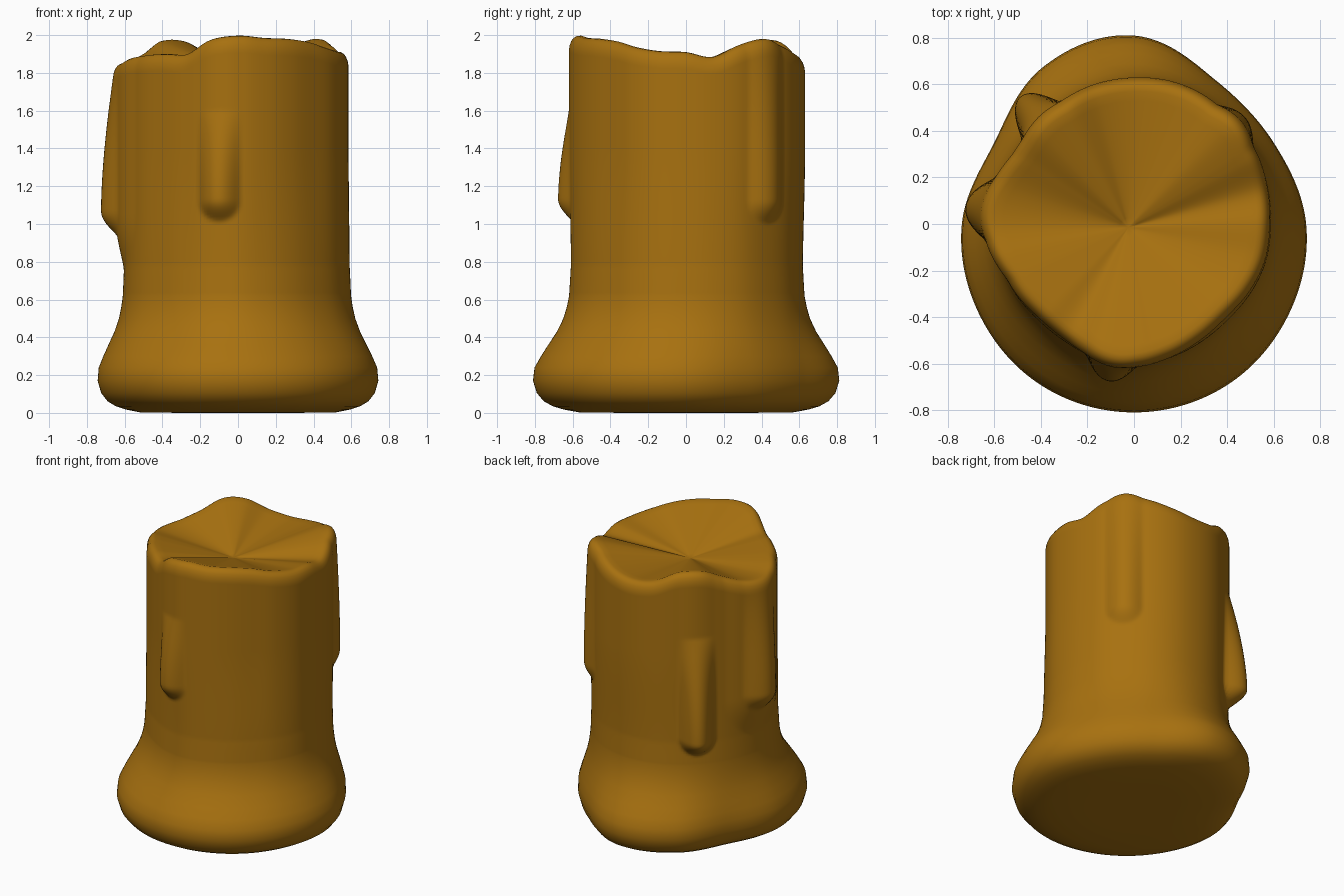
import bpy
import bmesh
from math import tau, cos, sin, radians, hypot, remainder

SEGMENTS = 240
CENTRE_Z = 1.81   # floor of the hollow on top
CENTRE_X, CENTRE_Y = -.025, -.015
NECK_Z = 0.62     # where the flared foot ends

# Outlines as radii, evenly spaced around the candle starting at +x
FOOT = [.74, .695, .71, .81, .78, .695, .74, .77, .80, .81, .80, .77]
WALL = [.585, .595, .61, .615, .63, .635, .63, .625, .615, .605, .602, .603,
        .605, .60, .59, .575, .58, .605, .615, .595, .575, .564, .575, .585]
RIM = [1.91, 1.885, 1.945, 1.98, 1.94, 1.90, 1.88, 1.90, 1.965, 1.97, 1.91, 1.86,
       1.85, 1.88, 1.895, 1.90, 1.90, 1.975, 1.997, 1.985, 1.98, 1.965, 1.935, 1.915]

# Drips: angle, lower end, upper end, half width, bulge below, bulge above
DRIPS = [(260.5, 1.01, 1.6, .12, .075, .01),
         (174, .93, 1.8, .14, .08, .01),
         (132, .69, 1.52, .125, .13, .01),
         (44, 1.0, 1.9, .125, .05, .025),
         (177, .75, 1.9, .3, .045, .045)]

# Flare of the foot: height, share of the foot outline
FLARE = [(.17, 1), (.24, .96), (.30, .79), (.36, .60), (.43, .37), (.5, .2),
         (.56, .11), (NECK_Z, .05), (.78, 0)]


def smooth(a, b, x):
    t = min(max((x - a) / (b - a), 0), 1)
    return t * t * (3 - 2 * t)


def around(table, angle):
    """Smooth closed curve through evenly spaced values."""
    n = len(table)
    u = angle / tau * n
    i = int(u)
    t = u - i
    a, b, c, d = (table[(i + k) % n] for k in (-1, 0, 1, 2))
    return b + .5 * t * (c - a + t * (2*a - 5*b + 4*c - d + t * (3*(b - c) + d - a)))


def flare(z):
    for (z0, f0), (z1, f1) in zip(FLARE, FLARE[1:]):
        if z <= z1:
            return f0 + (f1 - f0) * max(z - z0, 0) / (z1 - z0)
    return 0


def drip_bulge(angle, z):
    total = 0
    for centre, low, high, half, below, above in DRIPS:
        arc = remainder(angle - radians(centre), tau) * .62
        tip = low + half
        d = min(hypot(arc, min(z - tip, 0)) / half, 1)
        t = min(max((z - tip) / (high - tip), 0), 1)
        total += (below + (above - below) * t ** 1.6) * (1 - d * d) ** 1.4
    return total


def wall_radius(angle, z):
    body = .6 + (around(WALL, angle) - .6) * (.6 + .4 * smooth(.7, 1.4, z))
    return body + (around(FOOT, angle) - body) * flare(z) + drip_bulge(angle, z)


def column(angle):
    """Points from the underside up the wall and into the hollow."""
    foot = around(FOOT, angle)
    rim = around(RIM, angle)
    pts = [(foot * s, z) for s, z in
           ((.4, 0), (.7, .003), (.8, .018), (.87, .035), (.93, .062), (.975, .105))]
    pts += [(wall_radius(angle, z), z) for z, _ in FLARE[:-1]]
    top = rim - .075
    rows = 80
    for k in range(1, rows + 1):
        z = NECK_Z + (top - NECK_Z) * k / rows
        pts.append((wall_radius(angle, z), z))
    # Rounded lip
    edge = wall_radius(angle, top)
    pts += [(edge - dr, rim - dz) for dr, dz in
            ((.004, .05), (.012, .028), (.024, .011), (.04, .002), (.06, 0))]
    ring = [(r * cos(angle), r * sin(angle), z) for r, z in pts]
    # Hollow sloping in to its centre
    inner = edge - .06
    for k in range(1, 14):
        s = 1 - k / 14
        ring.append((inner * s * cos(angle) + CENTRE_X * (1 - s),
                     inner * s * sin(angle) + CENTRE_Y * (1 - s),
                     CENTRE_Z + (rim - CENTRE_Z) * s))
    return ring


def build_candle():
    bm = bmesh.new()
    columns = [[bm.verts.new(p) for p in column(tau * i / SEGMENTS)]
               for i in range(SEGMENTS)]
    under = bm.verts.new((0, 0, 0))
    hollow = bm.verts.new((CENTRE_X, CENTRE_Y, CENTRE_Z))
    for i, here in enumerate(columns):
        there = columns[(i + 1) % SEGMENTS]
        for k in range(len(here) - 1):
            bm.faces.new((here[k], there[k], there[k + 1], here[k + 1]))
        bm.faces.new((under, there[0], here[0]))
        bm.faces.new((hollow, here[-1], there[-1]))
    for face in bm.faces:
        face.smooth = True
    mesh = bpy.data.meshes.new("melted_candle")
    bm.to_mesh(mesh)
    bm.free()
    obj = bpy.data.objects.new("melted_candle", mesh)
    bpy.context.collection.objects.link(obj)
    return obj


def make_material(name, colour):
    mat = bpy.data.materials.new(name)
    mat.use_nodes = True
    mat.diffuse_color = colour
    shader = next(n for n in mat.node_tree.nodes if n.type == 'BSDF_PRINCIPLED')
    shader.inputs["Base Color"].default_value = colour
    shader.inputs["Roughness"].default_value = .6
    return mat


if "Cube" in bpy.data.objects:
    bpy.data.objects.remove(bpy.data.objects["Cube"], do_unlink=True)

candle = build_candle()
candle.data.materials.append(make_material("amber_wax", (.39, .165, .005, 1)))
